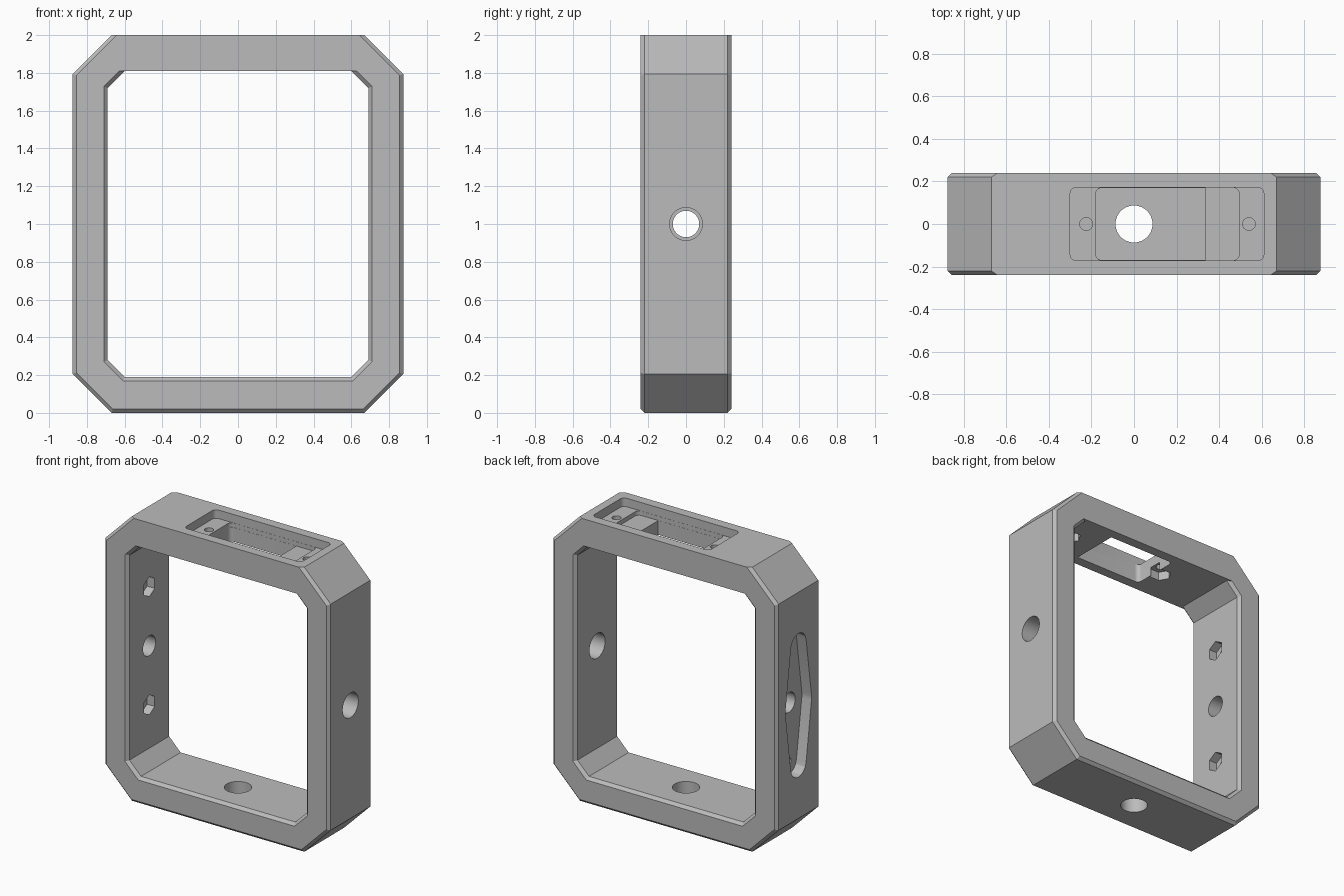
import bpy, bmesh
from math import sin, cos, pi, acos
from mathutils import Vector

scene_cube = bpy.data.objects.get("Cube")
if scene_cube:
    bpy.data.objects.remove(scene_cube, do_unlink=True)

grey = bpy.data.materials.new("light_grey")
grey.use_nodes = True
colour = (0.5, 0.5, 0.5, 1)
grey.diffuse_color = colour
grey.node_tree.nodes["Principled BSDF"].inputs["Base Color"].default_value = colour


def make_object(name, bm):
    bmesh.ops.recalc_face_normals(bm, faces=bm.faces)
    mesh = bpy.data.meshes.new(name)
    bm.to_mesh(mesh)
    bm.free()
    mesh.materials.append(grey)
    obj = bpy.data.objects.new(name, mesh)
    bpy.context.collection.objects.link(obj)
    return obj


def octagon(half, low, high, cut, grow=0):
    """Corner-cut outline in xz; grow offsets every side except the top."""
    h, b, k = half + grow, low - grow, grow * 0.414
    low_cut = cut + grow * 0.586
    high_cut = low_cut - grow
    top_x = half - cut + grow * 1.414
    side = [(h - low_cut, b), (h, b + low_cut), (h, high - cut + k), (top_x, high)]
    return side + [(-x, z) for x, z in reversed(side)]


# Frame: outline loops swept around the section of the band
D, E = 0.24, 0.02
outer, inner = (0.875, 0, 2, 0.205), (0.69, 0.19, 1.81, 0.09)
sections = [(outer, -E, -D), (outer, 0, E - D), (outer, 0, D - E), (outer, -E, D),
            (inner, E, D), (inner, 0, D - E), (inner, 0, E - D), (inner, E, -D)]
bm = bmesh.new()
loops = [[bm.verts.new((x, y, z)) for x, z in octagon(*shape, grow)]
         for shape, grow, y in sections]
for a, b in zip(loops, loops[1:] + loops[:1]):
    for i in range(8):
        j = (i + 1) % 8
        bm.faces.new((a[i], a[j], b[j], b[i]))
frame = make_object("frame", bm)


def circle(cx, cy, r, n=48):
    return [(cx + r * cos(2 * pi * i / n), cy + r * sin(2 * pi * i / n)) for i in range(n)]


def rounded_rect(x0, x1, h, r_left, r_right):
    pts = []
    for sx, sy, start in ((1, 1, 0), (-1, 1, 1), (-1, -1, 2), (1, -1, 3)):
        r = r_right if sx > 0 else r_left
        cx, cy = (x1 - r if sx > 0 else x0 + r), sy * (h - r)
        steps = 6 if r else 0
        for i in range(steps + 1):
            a = (start + i / max(steps, 1)) * pi / 2
            pts.append((cx + r * cos(a), cy + r * sin(a)))
    return pts


def horn_outline(reach, r_mid, r_end, n=8):
    """Tapered double arm: wide round hub, narrow round tips."""
    t = acos((r_mid - r_end) / reach)
    pts = []
    for centre, r, base, half in ((reach, r_end, 0, t), (0, r_mid, pi / 2, pi / 2 - t),
                                  (-reach, r_end, pi, t), (0, r_mid, 3 * pi / 2, pi / 2 - t)):
        for i in range(n + 1):
            a = base - half + 2 * half * i / n
            pts.append((centre + r * cos(a), r * sin(a)))
    return pts


def cut(outline, start, end, axis="z"):
    """Extrude an outline along an axis and subtract it from the frame."""
    place = {"z": lambda u, v, w: (u, v, w), "x": lambda u, v, w: (w, v, u)}[axis]
    bm = bmesh.new()
    rings = [[bm.verts.new(place(u, v, w)) for u, v in outline] for w in (start, end)]
    for ring in rings:
        bm.faces.new(ring)
    n = len(outline)
    for i in range(n):
        j = (i + 1) % n
        bm.faces.new((rings[0][i], rings[0][j], rings[1][j], rings[1][i]))
    cutter = make_object("cutter", bm)
    cutter.hide_render = True
    mod = frame.modifiers.new("cut", "BOOLEAN")
    mod.operation, mod.solver, mod.object = "DIFFERENCE", "EXACT", cutter
    bpy.context.view_layer.objects.active = frame
    bpy.ops.object.modifier_apply(modifier=mod.name)
    bpy.data.objects.remove(cutter, do_unlink=True)


# Top: flange recess, cable shelf and through slot
cut(rounded_rect(-0.30, 0.61, 0.172, 0.03, 0.03), 1.94, 2.1)
cut(rounded_rect(-0.18, 0.495, 0.171, 0.03, 0.03), 1.91, 2.05)
cut(rounded_rect(-0.18, 0.335, 0.170, 0.03, 0), 1.7, 2.02)

# Top screw holes with nut pockets underneath
for x in (-0.225, 0.54):
    cut(circle(x, 0, 0.03, 24), 1.75, 2.05)
    cut(circle(x, 0, 0.07, 6), 1.75, 1.87)

# Bottom and left wall holes
cut(circle(0, 0, 0.087), -0.1, 0.3)
cut(circle(1, 0, 0.087), 0.6, 1.0, "x")

# Right wall: arm-shaped pocket, centre hole, screw holes and nut pockets
cut([(u + 1, v) for u, v in horn_outline(0.42, 0.145, 0.085)], -1.0, -0.8, "x")
cut(circle(1, 0, 0.07), -1.0, -0.6, "x")
for z in (0.585, 1.415):
    cut(circle(z, 0, 0.025, 24), -1.0, -0.6, "x")
    cut(circle(z, 0, 0.07, 6), -0.75, -0.6, "x")

# Smooth the round walls, keep the flat edges crisp
bpy.ops.object.select_all(action="DESELECT")
frame.select_set(True)
bpy.context.view_layer.objects.active = frame
bpy.ops.object.shade_smooth_by_angle(angle=0.35)
